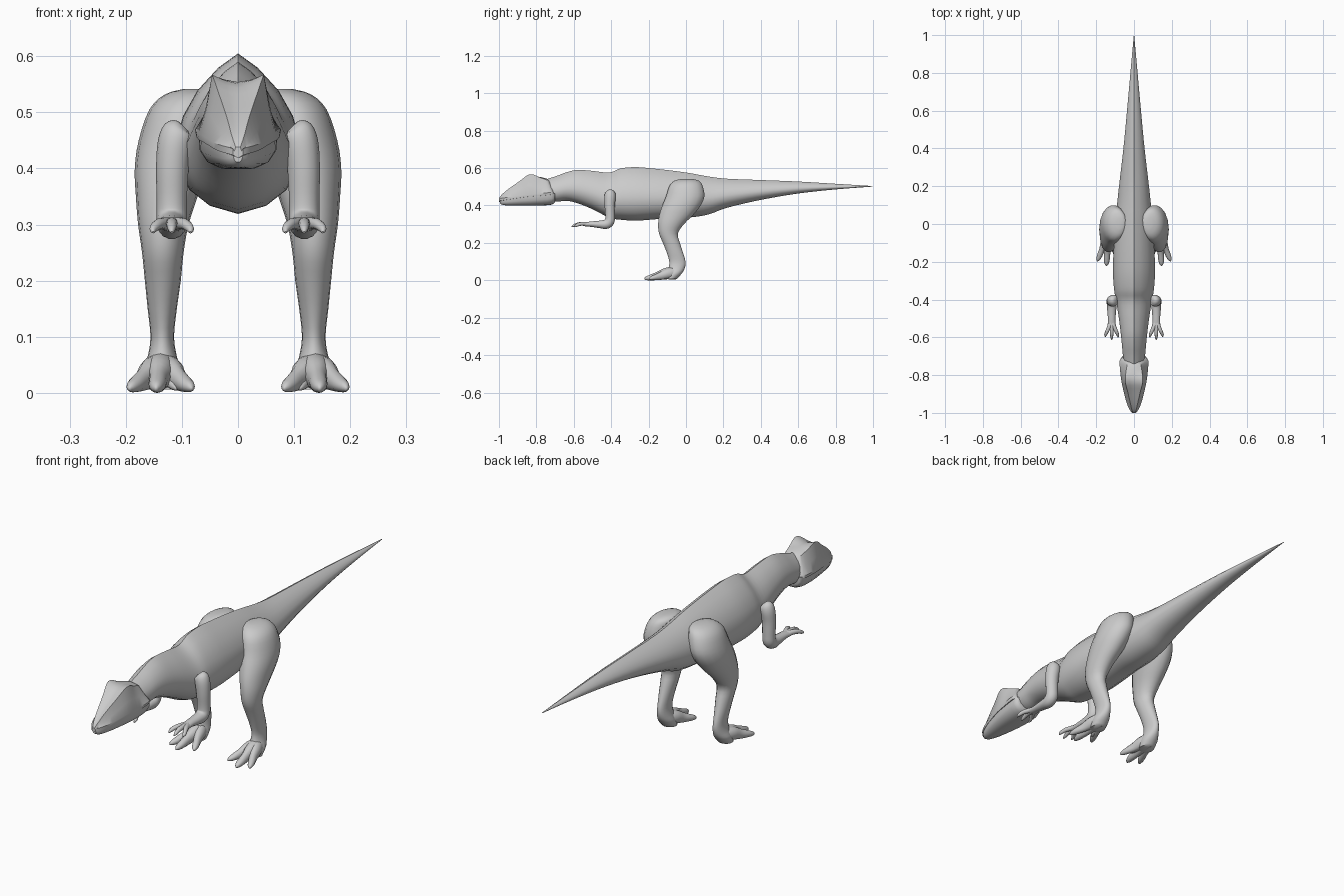
import bpy, bmesh, math
from mathutils import Vector

if "Cube" in bpy.data.objects:
    bpy.data.objects.remove(bpy.data.objects["Cube"])

skin_mat = bpy.data.materials.new("grey_skin")
skin_mat.diffuse_color = (0.6, 0.6, 0.6, 1)
skin_mat.use_nodes = True
skin_mat.node_tree.nodes["Principled BSDF"].inputs["Base Color"].default_value = skin_mat.diffuse_color


def smooth_keys(keys, n):
    """Catmull-Rom interpolation between rows of numbers."""
    out = []
    for i in range(len(keys) - 1):
        a, b = keys[max(i - 1, 0)], keys[i]
        c, d = keys[i + 1], keys[min(i + 2, len(keys) - 1)]
        for j in range(n):
            t = j / n
            out.append([0.5 * (2 * q + (r - p) * t + (2 * p - 5 * q + 4 * r - s) * t * t
                               + (3 * q - p - 3 * r + s) * t ** 3)
                        for p, q, r, s in zip(a, b, c, d)])
    out.append(list(keys[-1]))
    return out


def loft(name, rings, angle=40):
    """Join equal rings of points into one capped surface."""
    bm = bmesh.new()
    rows = [[bm.verts.new(p) for p in ring] for ring in rings]
    n = len(rows[0])
    for a, b in zip(rows, rows[1:]):
        for i in range(n):
            k = (i + 1) % n
            bm.faces.new((a[i], a[k], b[k], b[i]))
    bm.faces.new(rows[0])
    bm.faces.new(rows[-1][::-1])
    bmesh.ops.recalc_face_normals(bm, faces=bm.faces)
    mesh = bpy.data.meshes.new(name)
    bm.to_mesh(mesh)
    bm.free()
    mesh.materials.append(skin_mat)
    ob = bpy.data.objects.new(name, mesh)
    bpy.context.collection.objects.link(ob)
    bpy.ops.object.select_all(action='DESELECT')
    ob.select_set(True)
    bpy.context.view_layer.objects.active = ob
    bpy.ops.object.shade_smooth_by_angle(angle=math.radians(angle))
    return ob


def mirrored(half):
    """Full ring from a half section that starts and ends on the centre line."""
    return half + [(-x, y, z) for x, y, z in half[-2:0:-1]]


def tube(name, keys, side, n=4, seg=14):
    """Limb along a path; each key is x, y, z, half width, half thickness."""
    rows = smooth_keys(keys, n)
    pts = [Vector(r[:3]) for r in rows]
    rings = []
    for i, r in enumerate(rows):
        tan = (pts[min(i + 1, len(pts) - 1)] - pts[max(i - 1, 0)]).normalized()
        v = tan.cross(Vector((1, 0, 0))).normalized()
        u = v.cross(tan)
        ring = []
        for k in range(seg):
            t = math.tau * k / seg
            p = pts[i] + u * math.cos(t) * r[3] + v * math.sin(t) * r[4]
            ring.append((p.x * side, p.y, max(p.z, 0)))
        rings.append(ring)
    return loft(name, rings, 60)


# Body, neck and tail: y, top, bottom, half width
body = [(-0.78, .53, .43, .045), (-0.70, .555, .42, .058), (-0.64, .577, .425, .064),
        (-0.58, .59, .412, .07), (-0.50, .585, .38, .08), (-0.41, .576, .335, .094),
        (-0.35, .598, .324, .105), (-0.27, .605, .319, .111), (-0.18, .598, .325, .11),
        (-0.08, .587, .333, .104), (0.02, .573, .336, .098), (0.12, .555, .352, .088),
        (0.22, .543, .388, .077), (0.40, .536, .43, .056), (0.60, .528, .464, .037),
        (0.80, .516, .486, .019), (0.998, .504, .501, .001)]
section = [(0, 1), (.32, .82), (.65, .54), (.88, .22), (1, -.12), (.96, -.42),
           (.78, -.7), (.45, -.9), (0, -1)]
rings = []
for y, top, bot, w in smooth_keys(body, 4):
    c, h = (top + bot) / 2, (top - bot) / 2
    rings.append(mirrored([(x * w, y, c + z * h) for x, z in section]))
loft("body_and_tail", rings)

# Skull: y, lip z, lip half width, crest z, crest half width, centre z
skull = [(-.705, .462, .062, .528, .030, .535), (-.722, .458, .076, .537, .036, .545),
         (-.78, .452, .073, .552, .043, .553), (-.835, .448, .066, .567, .046, .551),
         (-.89, .441, .054, .530, .033, .521), (-.95, .432, .038, .488, .019, .483),
         (-.985, .427, .022, .458, .011, .456), (-1.0, .424, .009, .438, .004, .438)]
rings = []
for y, lz, lw, cz, cw, mz in smooth_keys(skull, 3):
    lean = .4 * max(0, (y + .80) / .1)     # back of the skull leans forward
    half = [(0, mz), (cw * .5, mz + (cz - mz) * .35), (cw, cz),
            (cw + (lw - cw) * .5, (cz + lz) / 2), (lw, lz + .012), (lw * .97, lz), (0, lz - .006)]
    rings.append(mirrored([(x, y - lean * (z - .46), z) for x, z in half]))
loft("skull", rings, 30)

# Lower jaw: y, top, half width, bottom
jaw = [(-.70, .465, .06, .42), (-.72, .462, .070, .405), (-.80, .452, .066, .40),
       (-.89, .443, .051, .40), (-.95, .434, .035, .401), (-.98, .429, .021, .404),
       (-.995, .426, .008, .412)]
rings = []
for y, top, w, bot in smooth_keys(jaw, 3):
    half = [(0, top), (w, top), (w * .98, top * .55 + bot * .45),
            (w * .8, top * .2 + bot * .8), (w * .45, bot), (0, bot - .001)]
    rings.append(mirrored([(x, y, z) for x, z in half]))
loft("lower_jaw", rings, 45)

# Leg: z, y, half depth, x, half width (level rings)
leg = [(.542, .005, .03, .075, .02), (.532, .004, .066, .085, .045),
       (.505, .000, .090, .098, .060), (.45, -.004, .104, .110, .067),
       (.40, -.024, .104, .120, .064), (.35, -.052, .092, .127, .055),
       (.30, -.080, .070, .133, .045), (.25, -.094, .051, .134, .037),
       (.20, -.078, .046, .134, .032), (.15, -.060, .044, .135, .026),
       (.10, -.046, .044, .135, .021), (.065, -.050, .044, .135, .026),
       (.035, -.063, .040, .136, .035), (.006, -.080, .030, .136, .032)]
# Toe tips: x, y, thickness scale
toes = {"outer_toe": (.194, -.197, 1), "middle_toe": (.146, -.222, 1.1),
        "inner_toe": (.082, -.188, 1), "small_toe": (.110, -.150, .7)}
# Arm path and finger tips
arm = [(.098, -.405, .476, .012, .012), (.104, -.405, .468, .028, .026),
       (.112, -.406, .445, .031, .031), (.117, -.408, .40, .029, .028),
       (.118, -.406, .345, .027, .026), (.118, -.409, .315, .027, .027),
       (.118, -.428, .300, .026, .026), (.118, -.465, .299, .023, .020),
       (.118, -.505, .300, .020, .015), (.118, -.54, .299, .022, .011)]
fingers = {"outer_finger": (.151, -.598), "middle_finger": (.118, -.612),
           "inner_finger": (.085, -.600)}

for side, label in ((1, "right"), (-1, "left")):
    rings = []
    for z, y, ry, x, rx in smooth_keys(leg, 3):
        rings.append([(side * (x + rx * math.cos(math.tau * k / 18)),
                       y + ry * math.sin(math.tau * k / 18), z) for k in range(18)])
    loft(label + "_leg", rings, 60)
    for toe, (tx, ty, s) in toes.items():
        x0, y0 = .136, -.055
        path = []
        for t, z, w, h in ((0, .040, .026, .032), (.3, .036, .024, .028), (.55, .024, .016, .021),
                           (.8, .015, .014, .014), (.94, .010, .009, .009), (1, .006, .002, .003)):
            path.append((x0 + (tx - x0) * t, y0 + (ty - y0) * t, z, w * s, h * s))
        tube(f"{label}_{toe}", path, side, 3, 12)
    tube(label + "_arm", arm, side)
    for finger, (tx, ty) in fingers.items():
        path = []
        for t, z, r in ((0, .299, .013), (.35, .302, .011), (.65, .300, .0095),
                        (.88, .292, .007), (1, .286, .002)):
            path.append((.118 + (tx - .118) * min(1, t * 1.15), -.515 + (ty + .515) * t, z, r, r))
        tube(f"{label}_{finger}", path, side, 3, 10)
